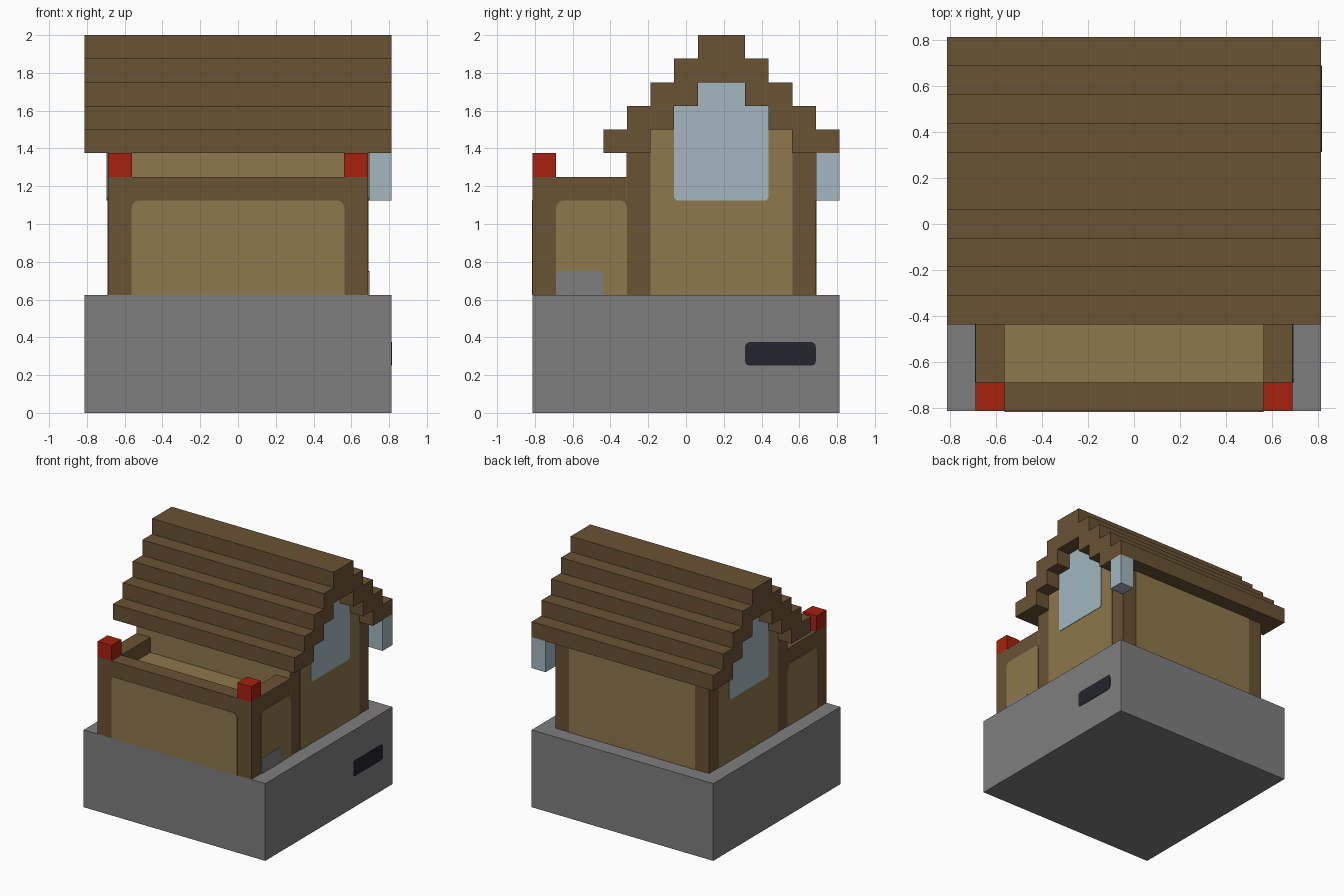
import bpy
import bmesh
import math

cube = bpy.data.objects.get("Cube")
if cube:
    bpy.data.objects.remove(cube, do_unlink=True)

U = 0.125          # block size; all part sizes below are in blocks
THIN = 0.03        # plate thickness in blocks


def material(name, rgb):
    linear = [((c / 255 + 0.055) / 1.055) ** 2.4 for c in rgb] + [1.0]
    mat = bpy.data.materials.new(name)
    mat.use_nodes = True
    mat.diffuse_color = linear
    mat.node_tree.nodes["Principled BSDF"].inputs["Base Color"].default_value = linear
    return mat


stone = material("grey stone", (126, 126, 126))
timber = material("dark timber", (105, 82, 52))
plaster = material("tan plaster", (142, 119, 75))
glass = material("pale blue glass", (163, 183, 191))
red = material("red", (168, 33, 15))
slot = material("dark slot", (35, 35, 46))


def prism(name, mat, outline, axis, lo, hi):
    """Extrude an (along, height) outline between lo and hi on axis x or y."""
    bm = bmesh.new()
    place = (lambda a, z, d: (d, a, z)) if axis == "x" else (lambda a, z, d: (a, d, z))
    base = bm.faces.new([bm.verts.new([c * U for c in place(a, z, lo)]) for a, z in outline])
    ext = bmesh.ops.extrude_face_region(bm, geom=[base])
    shift = [c * U for c in place(0, 0, hi - lo)]
    bmesh.ops.translate(bm, vec=shift,
                        verts=[v for v in ext["geom"] if isinstance(v, bmesh.types.BMVert)])
    bmesh.ops.recalc_face_normals(bm, faces=bm.faces)
    mesh = bpy.data.meshes.new(name)
    bm.to_mesh(mesh)
    bm.free()
    mesh.materials.append(mat)
    obj = bpy.data.objects.new(name, mesh)
    bpy.context.collection.objects.link(obj)
    return obj


def box(name, mat, x, y, z):
    outline = [(y[0], z[0]), (y[1], z[0]), (y[1], z[1]), (y[0], z[1])]
    return prism(name, mat, outline, "x", x[0], x[1])


def panel(a, z, top=0.0, bottom=0.0):
    """Rectangle outline with optionally rounded top and bottom corners."""
    points = []
    corners = [(a[0], z[0], 1, 1, bottom, 180), (a[1], z[0], -1, 1, bottom, 270),
               (a[1], z[1], -1, -1, top, 0), (a[0], z[1], 1, -1, top, 90)]
    for ca, cz, sa, sz, r, start in corners:
        if r == 0:
            points.append((ca, cz))
            continue
        for i in range(4):
            t = math.radians(start + 30 * i)
            points.append((ca + sa * r + r * math.cos(t), cz + sz * r + r * math.sin(t)))
    return points


def side_plate(name, mat, outline, side, face=5.5, layers=1):
    prism(name, mat, outline, "x", side * face, side * (face + THIN * layers))


# Stone foundation with a dark slot on its left side
box("foundation", stone, (-6.5, 6.5), (-6.5, 6.5), (0, 5))
side_plate("foundation_slot", slot, panel((2.5, 5.5), (2, 3), 0.2, 0.2), 1, 6.5)

# House body and back wall panel
box("house_body", timber, (-5.5, 5.5), (-2.5, 5.5), (5, 11))
prism("back_panel", plaster, panel((-4.5, 4.5), (5, 11)), "y", 5.5, 5.5 + THIN)
prism("balcony_back_wall", plaster, panel((-5.5, 5.5), (9, 11)), "y", -2.5, -2.5 - THIN)

# Front porch block, sunken balcony floor and rims
box("porch_body", timber, (-5.5, 5.5), (-6.5, -2.5), (5, 9))
box("balcony_floor", plaster, (-4.5, 4.5), (-5.5, -2.5), (9, 9 + THIN))
box("balcony_front_rim", timber, (-5.5, 5.5), (-6.5, -5.5), (9, 10))
prism("porch_front_panel", plaster, panel((-4.5, 4.5), (5, 9), 0.3), "y", -6.5, -6.5 - THIN)

# Stepped roof: outer steps up and down, then the hollow underside
MID = 1.5
steps = []
for i in range(5):
    steps += [(5 - i, 11 + i), (5 - i, 12 + i)]
hollow = []
for i in range(3):
    hollow += [(3 - i, 11 + i), (3 - i, 12 + i)]


def both_slopes(half):
    return [(MID - w, z) for w, z in half] + [(MID + w, z) for w, z in reversed(half)]


prism("roof", timber, both_slopes(steps) + both_slopes(hollow)[::-1], "x", -6.5, 6.5)
prism("gable_fill", plaster, both_slopes(hollow), "x", -5.5, 5.5)

# Parts repeated on both sides
window = [(MID - 2, 9.1), (MID - 1.9, 9), (MID + 1.9, 9), (MID + 2, 9.1),
          (MID + 2, 13), (MID + 1, 13), (MID + 1, 14),
          (MID - 1, 14), (MID - 1, 13), (MID - 2, 13)]
for side, label in ((1, "left"), (-1, "right")):
    box(label + "_balcony_rim", timber, sorted((side * 4.5, side * 5.5)), (-5.5, -2.5), (9, 10))
    box(label + "_corner_block", red, sorted((side * 4.5, side * 5.5)), (-6.5, -5.5), (10, 11))
    side_plate(label + "_porch_panel", plaster, panel((-5.5, -2.5), (5, 9), 0.3), side)
    side_plate(label + "_gable_panel", plaster, panel((-1.5, 4.5), (5, 12)), side)
    side_plate(label + "_window", glass, window, side, layers=2)

# Grey patch on the porch's left side and lantern hanging under the eave
side_plate("porch_patch", stone, panel((-5.5, -3.5), (5, 6), 0.12), 1, layers=2)
box("lantern", glass, (5.5, 6.5), (5.5, 6.5), (9, 11))
